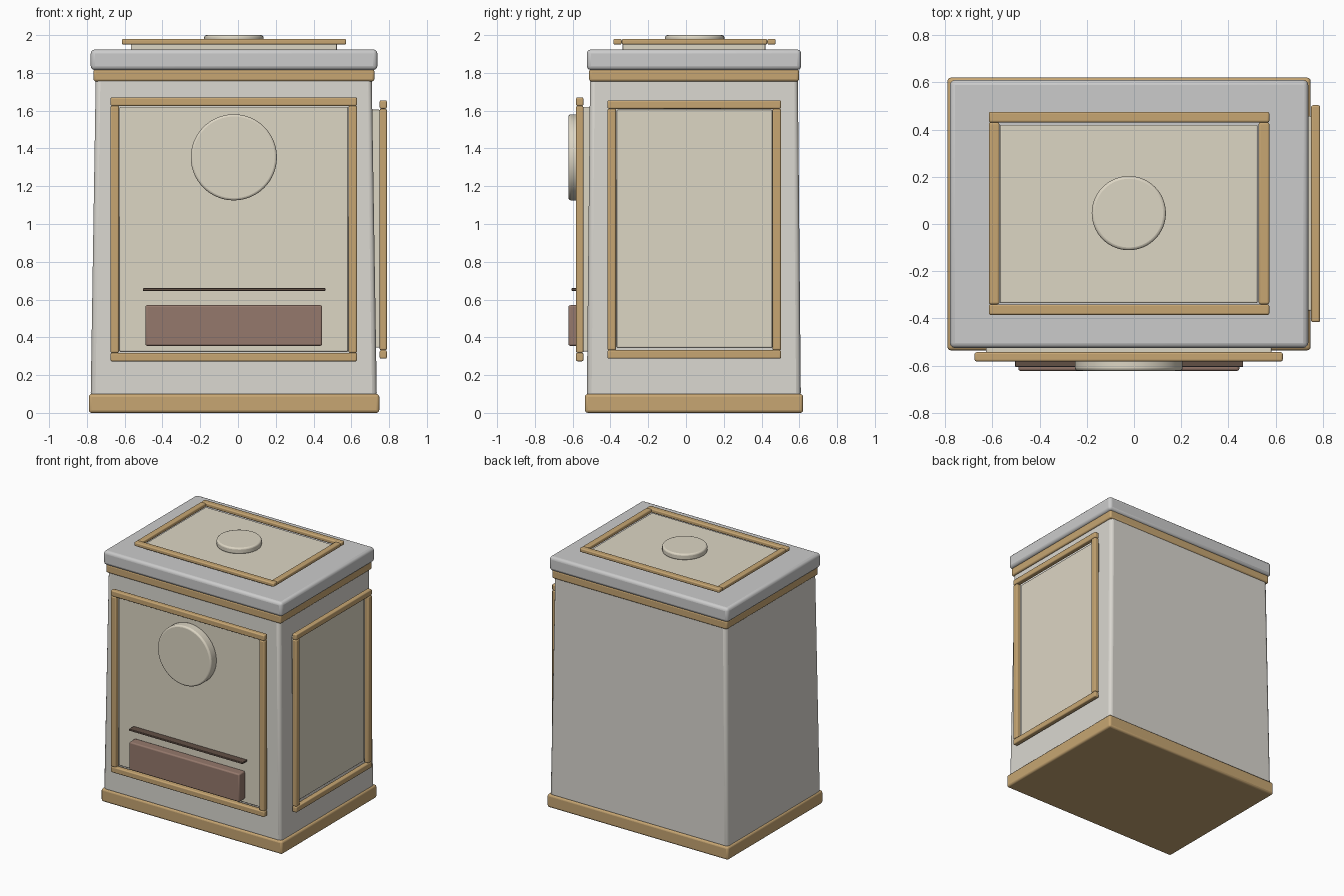
import bpy, bmesh, math
from mathutils import Vector

if "Cube" in bpy.data.objects:
    bpy.data.objects.remove(bpy.data.objects["Cube"])


def material(name, rgb):
    m = bpy.data.materials.new(name)
    m.diffuse_color = (*rgb, 1)
    m.use_nodes = True
    m.node_tree.nodes["Principled BSDF"].inputs["Base Color"].default_value = m.diffuse_color
    return m


TRIM = material("tan_trim", (0.57, 0.38, 0.17))
SHELL = material("warm_white", (0.70, 0.68, 0.63))
LID = material("lid_white", (0.80, 0.80, 0.78))
PANEL = material("cream", (0.72, 0.67, 0.55))
BROWN = material("brown", (0.30, 0.19, 0.15))
DARK = material("dark_brown", (0.12, 0.08, 0.06))


def finish(obj, mat, bevel):
    obj.data.materials.append(mat)
    if bevel:
        b = obj.modifiers.new("Bevel", 'BEVEL')
        b.width, b.segments, b.limit_method = bevel, 3, 'ANGLE'
        b.angle_limit = math.radians(40)
    bpy.ops.object.select_all(action='DESELECT')
    obj.select_set(True)
    bpy.context.view_layer.objects.active = obj
    bpy.ops.object.shade_smooth_by_angle(angle=math.radians(35))
    return obj


def add_box(bm, lo, hi):
    lo, hi = Vector(lo), Vector(hi)
    verts = bmesh.ops.create_cube(bm, size=1)["verts"]
    for v in verts:
        v.co = (lo + hi) / 2 + v.co * (hi - lo)
    return verts


def boxes(name, spans, mat, bevel, top=None):
    """One object from (low corner, high corner) pairs; top = optional tapered (x0, x1, y0, y1)."""
    bm = bmesh.new()
    for lo, hi in spans:
        for v in add_box(bm, lo, hi):
            if top and v.co.z > (lo[2] + hi[2]) / 2:
                v.co.x = top[0] if v.co.x < 0 else top[1]
                v.co.y = top[2] if v.co.y < 0 else top[3]
    me = bpy.data.meshes.new(name)
    bm.to_mesh(me)
    bm.free()
    obj = bpy.data.objects.new(name, me)
    bpy.context.collection.objects.link(obj)
    return finish(obj, mat, bevel)


def frame(name, axis, depth, u, v, w=0.045):
    """Four bars around a rectangle (u, v) lying across the given axis."""
    def corner(d, a, b):
        c = [a, b]
        c.insert(axis, d)
        return c
    rects = [(u[0], u[1], v[0], v[0] + w), (u[0], u[1], v[1] - w, v[1]),
             (u[0], u[0] + w, v[0] + w, v[1] - w), (u[1] - w, u[1], v[0] + w, v[1] - w)]
    spans = [(corner(depth[0], a, c), corner(depth[1], b, d)) for a, b, c, d in rects]
    boxes(name, spans, TRIM, 0.008)


def disc(name, loc, radius, thick, rot, mat):
    bpy.ops.mesh.primitive_cylinder_add(vertices=64, radius=radius, depth=thick,
                                        location=loc, rotation=rot)
    obj = bpy.context.object
    obj.name = name
    finish(obj, mat, 0.012)


# Plinth, tapered body, upper band and lid
boxes("base_plinth", [((-0.79, -0.535, 0), (0.748, 0.62, 0.10))], TRIM, 0.015)
boxes("body", [((-0.78, -0.525, 0.08), (0.735, 0.608, 1.78))], SHELL, 0.025,
      top=(-0.753, 0.708, -0.508, 0.592))
boxes("upper_band", [((-0.765, -0.513, 1.755), (0.722, 0.598, 1.82))], TRIM, 0.012)
boxes("lid", [((-0.78, -0.525, 1.815), (0.738, 0.61, 1.924))], LID, 0.022)

# Front panel and frame
boxes("front_panel", [((-0.627, -0.55, 0.325), (0.582, -0.49, 1.62))], PANEL, 0.006)
frame("front_frame", 1, (-0.582, -0.543), (-0.675, 0.63), (0.273, 1.67))

# Right side panel and frame
boxes("side_panel", [((0.68, -0.367, 0.345), (0.753, 0.457, 1.605))], PANEL, 0.006)
frame("side_frame", 0, (0.75, 0.788), (-0.416, 0.503), (0.287, 1.655))

# Lid panel, frame and knob
boxes("lid_panel", [((-0.567, -0.335, 1.91), (0.523, 0.42, 1.956))], PANEL, 0.006)
frame("lid_frame", 2, (1.95, 1.98), (-0.615, 0.573), (-0.385, 0.475))
disc("lid_knob", (-0.022, 0.046, 1.976), 0.157, 0.048, (0, 0, 0), PANEL)

# Front details: round dial, drawer and thin slot strip
disc("front_dial", (-0.022, -0.585, 1.353), 0.228, 0.074, (math.pi / 2, 0, 0), PANEL)
boxes("front_drawer", [((-0.49, -0.622, 0.355), (0.446, -0.548, 0.57))], BROWN, 0.01)
boxes("slot_strip", [((-0.503, -0.605, 0.646), (0.462, -0.548, 0.66))], DARK, 0.003)
